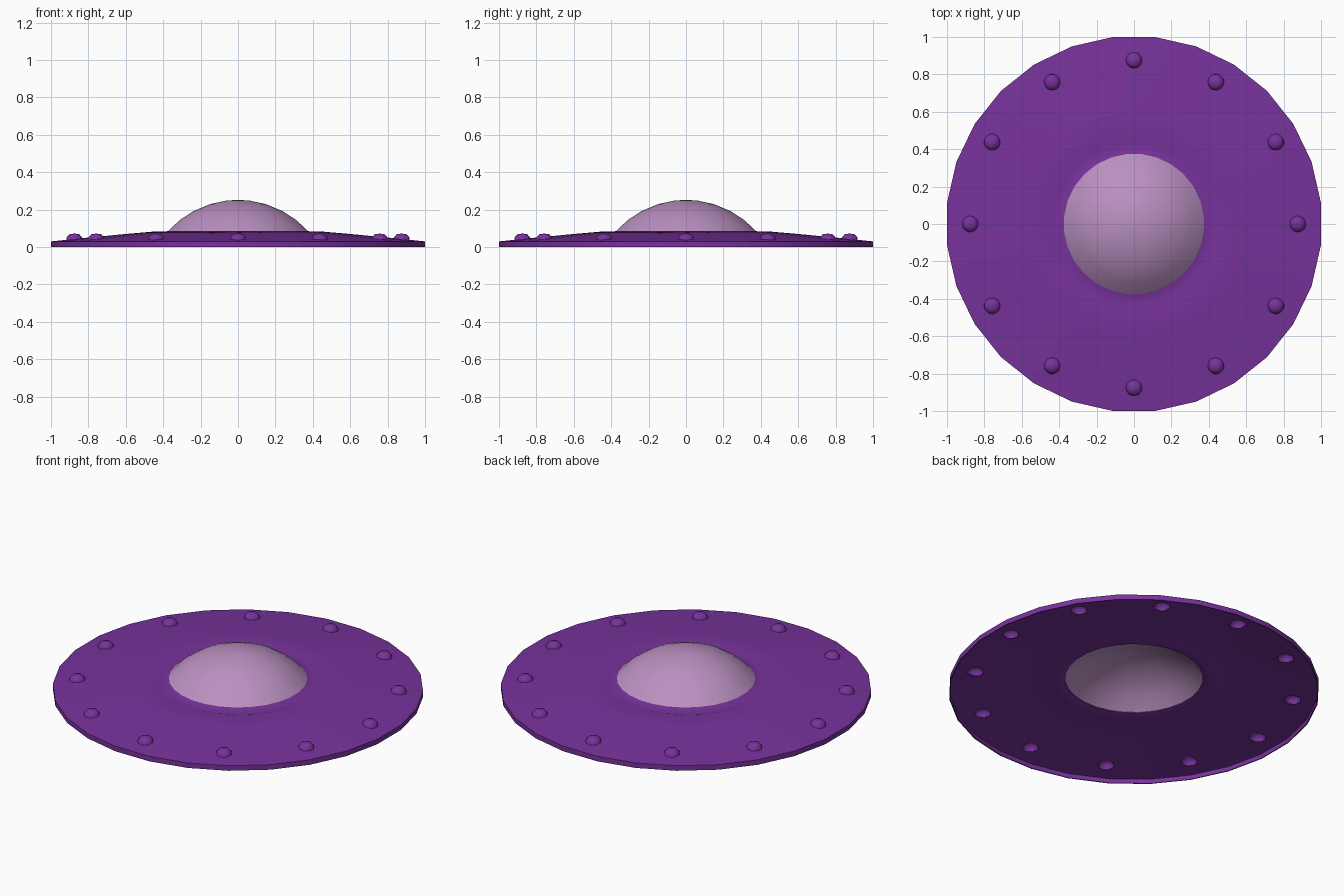
import bpy, bmesh
from math import sin, cos, pi, radians

cube = bpy.data.objects.get("Cube")
if cube:
    bpy.data.objects.remove(cube)


def material(name, rgb):
    m = bpy.data.materials.new(name)
    m.use_nodes = True
    m.diffuse_color = (*rgb, 1)
    m.node_tree.nodes["Principled BSDF"].inputs["Base Color"].default_value = (*rgb, 1)
    return m


purple = material("purple", (0.185, 0.032, 0.33))
lilac = material("lilac", (0.49, 0.28, 0.53))


def revolve(bm, profile, sides, centre=(0, 0), closed=False):
    """Turn a (radius, height) profile about an upright axis."""
    rings = []
    for r, z in profile:
        if r == 0:
            rings.append([bm.verts.new((*centre, z))] * sides)
            continue
        angles = [(i + 0.5) * 2 * pi / sides for i in range(sides)]
        rings.append([bm.verts.new((centre[0] + r * cos(a), centre[1] + r * sin(a), z))
                      for a in angles])
    pairs = list(zip(rings, rings[1:]))
    if closed:
        pairs.append((rings[-1], rings[0]))
    for low, high in pairs:
        for i in range(sides):
            j = (i + 1) % sides
            corners = list(dict.fromkeys((low[i], low[j], high[j], high[i])))
            bm.faces.new(corners)


def make_object(name, bm, mat):
    bmesh.ops.recalc_face_normals(bm, faces=bm.faces)
    mesh = bpy.data.meshes.new(name)
    bm.to_mesh(mesh)
    bm.free()
    mesh.materials.append(mat)
    ob = bpy.data.objects.new(name, mesh)
    bpy.context.collection.objects.link(ob)
    return ob


def smooth(ob, degrees):
    bpy.ops.object.select_all(action="DESELECT")
    ob.select_set(True)
    bpy.context.view_layer.objects.active = ob
    bpy.ops.object.shade_smooth_by_angle(angle=radians(degrees))


# Saucer: a thin hollow shell with an upright rim and a grooved collar
top = [(1.006, 0), (1.006, 0.03), (0.8, 0.051), (0.6, 0.07), (0.46, 0.082),
       (0.425, 0.072), (0.375, 0.086)]
under = [(0.375, 0.082), (0.425, 0.068), (0.46, 0.078), (0.6, 0.066),
         (0.8, 0.047), (1.0, 0.026), (1.0, 0)]
bm = bmesh.new()
revolve(bm, top + under, 28, closed=True)
saucer = make_object("saucer_shell", bm, purple)

# Round openings under the lamps
lamp_spots = [(0.875 * cos(k * pi / 6), 0.875 * sin(k * pi / 6)) for k in range(12)]
bm = bmesh.new()
for spot in lamp_spots:
    revolve(bm, [(0, 0.01), (0.043, 0.01), (0.043, 0.1), (0, 0.1)], 16, spot)
cutter = make_object("lamp_hole_cutter", bm, purple)
cutter.hide_render = True
cut = saucer.modifiers.new("lamp_holes", "BOOLEAN")
cut.operation = "DIFFERENCE"
cut.solver = "EXACT"
cut.object = cutter
bpy.context.view_layer.objects.active = saucer
bpy.ops.object.modifier_apply(modifier=cut.name)
bpy.data.objects.remove(cutter)
smooth(saucer, 40)

# Ring of domed lamps, hollow underneath
for number, spot in enumerate(lamp_spots, 1):
    bm = bmesh.new()
    revolve(bm, [(0.045, 0.034), (0.041, 0.052), (0.028, 0.068), (0, 0.072)], 16, spot)
    smooth(make_object(f"lamp_{number}", bm, purple), 60)

# Canopy: an open spherical cap over the middle
bm = bmesh.new()
radius, crown = 0.51, 0.252
tilts = [48.3, 38, 28, 17, 7, 0]
revolve(bm, [(radius * sin(radians(t)), crown - radius * (1 - cos(radians(t))))
             for t in tilts], 28)
smooth(make_object("canopy", bm, lilac), 60)
